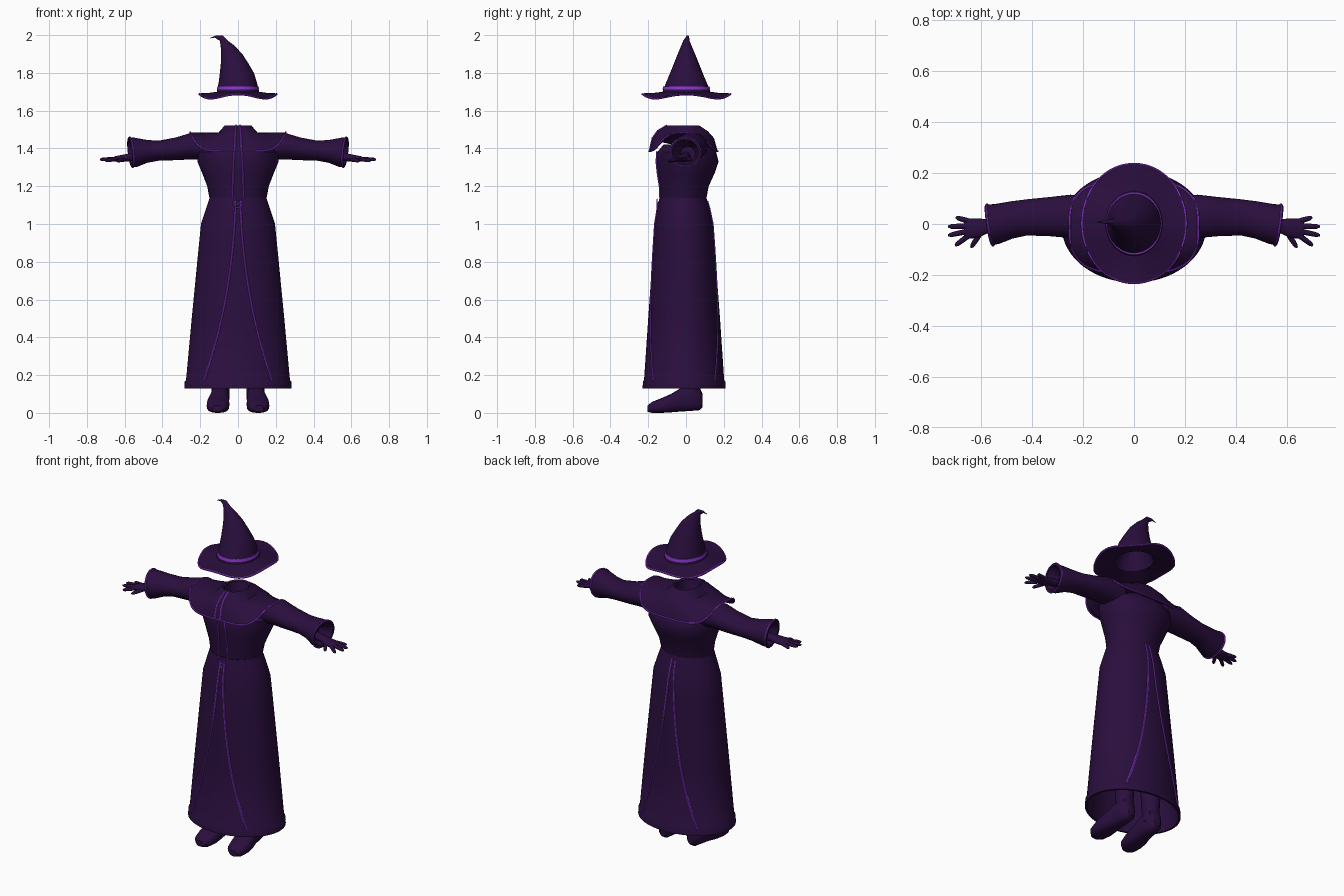
import bpy, bmesh, math
from mathutils import Vector

if "Cube" in bpy.data.objects:
    bpy.data.objects.remove(bpy.data.objects["Cube"])


def material(name, rgb):
    m = bpy.data.materials.new(name)
    m.use_nodes = True
    m.diffuse_color = (*rgb, 1)
    m.node_tree.nodes["Principled BSDF"].inputs["Base Color"].default_value = (*rgb, 1)
    return m


ROBE = material("dark purple cloth", (0.023, 0.0045, 0.048))
TRIM = material("violet trim", (0.25, 0.035, 0.6))


def spow(a, p):
    return math.copysign(abs(a) ** p, a)


def ring(c, u, v, n=40, p=1.0):
    """Closed loop around c spanned by the half axes u and v."""
    c, u, v = Vector(c), Vector(u), Vector(v)
    angles = [2 * math.pi * i / n for i in range(n)]
    return [c + u * spow(math.cos(a), p) + v * spow(math.sin(a), p) for a in angles]


def flat_ring(z, rx, front, back, n=40, p=1.0):
    return ring((0, (front + back) / 2, z), (rx, 0, 0), (0, (back - front) / 2, 0), n, p)


def loft(name, rings, mat, joined=False):
    """Skin a list of loops; ends are capped unless joined into a loop."""
    bm = bmesh.new()
    loops = [[bm.verts.new(p) for p in r] for r in rings]
    n = len(loops[0])
    pairs = list(zip(loops, loops[1:]))
    if joined:
        pairs.append((loops[-1], loops[0]))
    else:
        bm.faces.new(loops[0])
        bm.faces.new(loops[-1])
    for a, b in pairs:
        for i in range(n):
            j = (i + 1) % n
            bm.faces.new((a[i], a[j], b[j], b[i]))
    bmesh.ops.recalc_face_normals(bm, faces=bm.faces)
    mesh = bpy.data.meshes.new(name)
    bm.to_mesh(mesh)
    bm.free()
    mesh.materials.append(mat)
    ob = bpy.data.objects.new(name, mesh)
    bpy.context.collection.objects.link(ob)
    bpy.ops.object.select_all(action='DESELECT')
    ob.select_set(True)
    bpy.context.view_layer.objects.active = ob
    bpy.ops.object.shade_smooth_by_angle(angle=math.radians(40))
    return ob


def piping(name, points, r=0.005, closed=False):
    """Thin cord of trim along a path."""
    pts = [Vector(p) for p in points]
    rings = []
    for i, p in enumerate(pts):
        nxt = pts[(i + 1) % len(pts)] if closed or i + 1 < len(pts) else p
        prv = pts[i - 1] if closed or i else p
        d = (nxt - prv).normalized()
        ref = Vector((0, 1, 0)) if abs(d.y) < 0.9 else Vector((0, 0, 1))
        u = d.cross(ref).normalized()
        rings.append(ring(p, u * r, d.cross(u) * r, 6))
    return loft(name, rings, TRIM, closed)


# Skirt: height, half width, front y, back y
SKIRT = [(1.14, .150, -.140, .108), (1.08, .170, -.152, .125), (1.0, .196, -.165, .142),
         (.9, .206, -.172, .150), (.5, .245, -.200, .180), (.175, .275, -.222, .202),
         (.165, .282, -.228, .208), (.13, .284, -.230, .210)]
LINING = [(.13, .272, -.218, .198), (.5, .22, -.175, .155), (1.0, .16, -.13, .11)]
loft("skirt", [flat_ring(*s, n=64) for s in SKIRT + LINING], ROBE)


def skirt_point(x, z, back):
    """Point on the front or back of the skirt."""
    for a, b in zip(SKIRT, SKIRT[1:]):
        if b[0] <= z <= a[0]:
            t = (a[0] - z) / (a[0] - b[0])
            rx, f, k = [a[i] + t * (b[i] - a[i]) for i in (1, 2, 3)]
            reach = (k - f) / 2 * math.sqrt(1 - (x / rx) ** 2)
            return (x, (f + k) / 2 + (reach if back else -reach), z)


# Curved cords that part towards the hem
for back in (False, True):
    for s, side in ((1, "left"), (-1, "right")):
        path = []
        for i in range(25):
            t = i / 24
            path.append(skirt_point(s * (.012 + .035 * t + .133 * t ** 2.2), 1.12 - .95 * t, back))
        piping(f"skirt_cord_{'back' if back else 'front'}_{side}", path, .0055)

# Torso
TORSO = [(1.12, .148, -.135, .105), (1.2, .163, -.14, .12), (1.27, .19, -.15, .152),
         (1.33, .215, -.156, .172), (1.38, .218, -.152, .16), (1.42, .16, -.12, .12)]
loft("torso", [flat_ring(*t) for t in TORSO], ROBE)


# Mantle over the shoulders, its hem arching over the sleeves
def mantle_hem(grow, dz):
    pts = flat_ring(0, .252 + grow, -.192 - grow, .168 + grow, 64, .65)
    for i, p in enumerate(pts):
        p.z = 1.385 + dz + .1 * abs(math.cos(2 * math.pi * i / 64)) ** 4
    return pts


def mantle_mid(z, rx, front, back, lift):
    pts = flat_ring(z, rx, front, back, 64, .8)
    for i, p in enumerate(pts):
        p.z += lift * abs(math.cos(2 * math.pi * i / 64)) ** 4
    return pts


loft("mantle", [flat_ring(1.43, .05, -.07, .04, 64), flat_ring(1.515, .062, -.09, .06, 64),
                flat_ring(1.522, .07, -.1, .07, 64), mantle_mid(1.492, .105, -.15, .115, -.01),
                mantle_mid(1.455, .17, -.176, .148, .03), mantle_hem(0, 0), mantle_hem(-.012, 0),
                mantle_mid(1.44, .16, -.16, .135, .02), flat_ring(1.42, .05, -.07, .05, 64)], ROBE)
piping("mantle_hem_cord", mantle_hem(.001, 0), .005, True)

# Paired parts
for s, side in ((1, "left"), (-1, "right")):
    # Chest cords on torso and mantle
    piping(f"torso_cord_{side}", [(s * .03, -.138, 1.14), (s * .028, -.14, 1.2),
                                  (s * .026, -.151, 1.27), (s * .023, -.157, 1.33),
                                  (s * .021, -.153, 1.385)], .005)
    piping(f"mantle_cord_{side}", [(s * .018, -.193, 1.385), (s * .016, -.177, 1.455),
                                   (s * .013, -.149, 1.493), (s * .01, -.1, 1.522)], .0055)

    # Sleeve: x, y, z, half depth, half height, cuff slant
    sleeve = [(.15, .03, 1.4, .08, .06, 0), (.25, .03, 1.412, .085, .07, 0),
              (.33, .029, 1.398, .077, .06, 0), (.42, .026, 1.388, .071, .053, 0),
              (.48, .016, 1.385, .073, .06, .004), (.54, 0, 1.38, .078, .077, .01),
              (.572, -.004, 1.38, .08, .078, .012), (.57, -.004, 1.38, .068, .066, .012),
              (.5, .01, 1.37, .04, .04, 0)]
    cuffs = [ring((s * x, y, z), (s * k, d, 0), (s * k * .7, 0, h), 32)
             for x, y, z, d, h, k in sleeve]
    loft(f"sleeve_{side}", cuffs, ROBE)
    piping(f"cuff_cord_{side}", ring((s * .565, -.004, 1.38), (s * .012, .081, 0),
                                     (s * .008, 0, .079), 32), .0045, True)

    # Hand
    palm = [(.48, 0, 1.36, .026, .024), (.57, -.008, 1.354, .026, .021),
            (.61, -.016, 1.348, .038, .019), (.65, -.018, 1.345, .04, .014),
            (.668, -.02, 1.343, .034, .009)]
    loft(f"palm_{side}", [ring((s * x, y, z), (0, d, 0), (0, 0, h), 16)
                          for x, y, z, d, h in palm], ROBE)
    digits = [("thumb", (.6, -.03, 1.345), (.64, -.093, 1.332)),
              ("index_finger", (.645, -.042, 1.344), (.702, -.085, 1.335)),
              ("middle_finger", (.65, -.028, 1.345), (.73, -.045, 1.34)),
              ("ring_finger", (.65, -.008, 1.345), (.73, -.01, 1.342)),
              ("little_finger", (.645, .01, 1.345), (.7, .026, 1.34))]
    for name, a, b in digits:
        a, b = Vector((s * a[0], *a[1:])), Vector((s * b[0], *b[1:]))
        u = (b - a).cross((0, 0, 1)).normalized()
        v = u.cross(b - a).normalized()
        loft(f"{name}_{side}", [ring(a.lerp(b, t), u * r, v * r, 10) for t, r in
                                ((0, .011), (.5, .0105), (.85, .009), (1, .004))], ROBE)

    # Shoe: y, centre x, half width, bottom, top
    shoe = [(.088, .092, .02, .03, .1), (.07, .093, .04, .014, .14), (.02, .095, .048, .01, .15),
            (-.03, .098, .05, .007, .13), (-.08, .104, .058, .003, .1), (-.13, .106, .06, 0, .078),
            (-.18, .108, .05, 0, .058), (-.203, .11, .025, .006, .04)]
    loft(f"shoe_{side}", [ring((s * x, y, (b + t) / 2), (s * w, 0, 0), (0, 0, (t - b) / 2), 20, .75)
                          for y, x, w, b, t in shoe], ROBE)
    loft(f"leg_{side}", [ring((s * .092, .03, z), (r, 0, 0), (0, r, 0), 20)
                         for z, r in ((.07, .046), (.14, .048), (.35, .06), (.85, .07))], ROBE)

# Round buckle with a star of spokes
piping("buckle_ring", ring((0, -.153, 1.108), (.023, 0, 0), (0, 0, .023), 24), .0035, True)
for i in range(3):
    a = math.pi * i / 3 + math.pi / 6
    d = Vector((math.cos(a), 0, math.sin(a))) * .022
    c = Vector((0, -.153, 1.108))
    piping(f"buckle_spoke_{i + 1}", [c - d, c + d], .0025)


# Hat with a wavy brim and a bent, curling tip
def brim(rx, ry, z, wave):
    pts = ring((0, .002, z), (rx, 0, 0), (0, ry, 0), 64)
    for i, p in enumerate(pts):
        p.z += wave * math.cos(8 * math.pi * i / 64)
    return pts


CROWN = [(1.7, 0, .112, .127), (1.75, -.001, .101, .107), (1.8, -.006, .09, .086),
         (1.85, -.018, .073, .066), (1.9, -.033, .056, .046), (1.945, -.056, .036, .027),
         (1.972, -.076, .021, .016)]
hat = [brim(.06, .06, 1.8, 0), brim(.1, .115, 1.69, 0), brim(.16, .18, 1.675, .006),
       brim(.204, .232, 1.672, .012), brim(.205, .234, 1.68, .012), brim(.16, .18, 1.687, .006)]
hat += [ring((x, .002, z), (rx, 0, 0), (0, ry, 0), 64) for z, x, rx, ry in CROWN]
hat += [ring((x, .008, z), (rx, 0, tilt), (0, ry, 0), 64) for x, z, rx, tilt, ry in
        ((-.095, 1.987, .013, .011, .009), (-.118, 1.993, .004, .006, .006),
         (-.145, 1.985, .001, .002, .001))]
loft("hat", hat, ROBE)
piping("brim_cord", brim(.205, .234, 1.676, .012), .005, True)
loft("hat_band", [ring((0, .002, z), (rx, 0, 0), (0, rx + .014, 0), 64)
                  for z, rx in ((1.712, .1), (1.712, .112), (1.728, .1085), (1.728, .097))],
     TRIM, joined=True)
